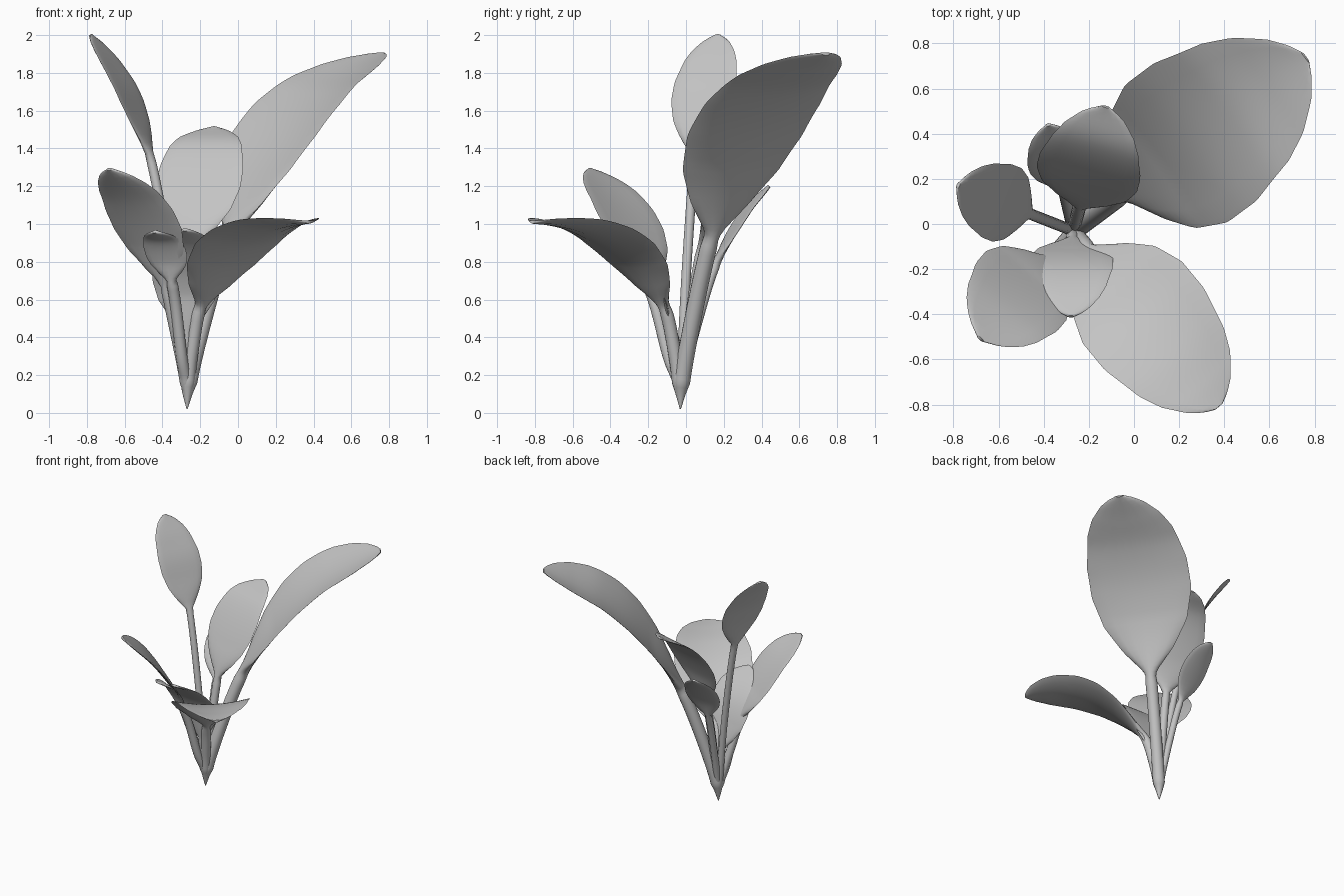
import bpy, bmesh, math
from mathutils import Vector

cube = bpy.data.objects.get("Cube")
if cube:
    bpy.data.objects.remove(cube)

grey = bpy.data.materials.new("leaf_grey")
grey.use_nodes = True
grey.diffuse_color = (0.55, 0.55, 0.55, 1)
grey.node_tree.nodes["Principled BSDF"].inputs["Base Color"].default_value = grey.diffuse_color

ROOT = Vector((-0.27, -0.03, 0))
SIDES = 16
STEPS = 8
# blade outline: fraction along the blade, fraction of full half-width
OUTLINE = [(0, 0), (.07, .15), (.17, .5), (.3, .83), (.45, 1), (.6, 1),
           (.77, .85), (.86, .69), (.94, .44), (.98, .24), (1, .08)]


def lookup(table, x):
    for (x0, y0), (x1, y1) in zip(table, table[1:]):
        if x <= x1:
            return y0 + (y1 - y0) * (x - x0) / (x1 - x0)
    return table[-1][1]


def smooth_path(points):
    """Catmull-Rom curve through (reach, height) points."""
    p = [Vector(q) for q in points]
    p = [2 * p[0] - p[1]] + p + [2 * p[-1] - p[-2]]
    path = []
    for a, b, c, d in zip(p, p[1:], p[2:], p[3:]):
        for i in range(STEPS):
            s = i / STEPS
            path.append(0.5 * (2 * b + (c - a) * s + (2 * a - 5 * b + 4 * c - d) * s * s
                               + (3 * b - a - 3 * c + d) * s ** 3))
    return path + [p[-2]]


def leaf(name, tip, rib, blade_start, half_width, stem=.03, cup=.04):
    """Loft one closed skin: round stem flattening into a cupped blade."""
    out = Vector((tip[0], tip[1], 0)) - ROOT
    reach = out.length
    out.normalize()
    side = Vector((-out.y, out.x, 0))
    path = smooth_path([(0, .02), (.012, .16)] + rib + [(reach, tip[2])])
    dist = [0]
    for a, b in zip(path, path[1:]):
        dist.append(dist[-1] + (b - a).length)
    start = next(d for d, q in zip(dist, path) if q.x >= blade_start)
    bm = bmesh.new()
    rings = []
    for i, q in enumerate(path):
        run = path[min(i + 1, len(path) - 1)] - path[max(i - 1, 0)]
        run.normalize()
        normal = out * -run.y + Vector((0, 0, run.x))
        centre = ROOT + out * q.x + Vector((0, 0, q.y))
        u = max((dist[i] - start) / (dist[-1] - start), 0)
        spread = lookup(OUTLINE, u)
        base = stem * min(1, .06 + dist[i] / .15)     # pointed foot
        fade = max(0, 1 - u * 3)
        wide = max(base * fade, half_width * spread)
        thick = base * fade + .009 * (1 - fade)
        curl = cup * half_width * spread * min(1.1, .4 + u)
        ring = []
        for k in range(SIDES):
            a = 2 * math.pi * k / SIDES
            lift = thick * math.sin(a) + curl * math.cos(a) ** 2
            ring.append(bm.verts.new(centre + side * wide * math.cos(a) + normal * lift))
        rings.append(ring)
    for r, s in zip(rings, rings[1:]):
        for k in range(SIDES):
            j = (k + 1) % SIDES
            bm.faces.new((r[k], r[j], s[j], s[k]))
    bm.faces.new(rings[0][::-1])
    bm.faces.new(rings[-1])
    bmesh.ops.recalc_face_normals(bm, faces=bm.faces)
    mesh = bpy.data.meshes.new(name)
    bm.to_mesh(mesh)
    bm.free()
    mesh.materials.append(grey)
    obj = bpy.data.objects.new(name, mesh)
    bpy.context.collection.objects.link(obj)
    bpy.ops.object.select_all(action='DESELECT')
    obj.select_set(True)
    bpy.context.view_layer.objects.active = obj
    bpy.ops.object.shade_smooth_by_angle(angle=math.radians(60))


# large leaves
leaf("large_back_leaf", (.76, .74, 1.9),
     [(.08, .4), (.2, .75), (.3, .98), (.45, 1.24), (.65, 1.49), (.87, 1.68), (1.08, 1.8)],
     .24, .38, stem=.045, cup=.14)
leaf("large_front_leaf", (.375, -.81, 1.01),
     [(.04, .32), (.1, .54), (.2, .67), (.33, .79), (.5, .9), (.7, .97), (.88, 1.0)],
     .085, .285, stem=.035, cup=.16)

# upright leaves at the back
leaf("tall_leaf", (-.78, .17, 2.0), [(.08, .7), (.2, 1.32), (.32, 1.65), (.43, 1.84)],
     .185, .175, stem=.025)
leaf("middle_back_leaf", (-.125, .52, 1.51), [(.07, .6), (.14, .95), (.25, 1.2), (.4, 1.41)],
     .11, .23)
leaf("low_back_leaf", (-.38, .44, 1.2), [(.1, .5), (.2, .8), (.35, 1.05)],
     .18, .13, stem=.025)

# short leaves at the front
leaf("front_side_leaf", (-.68, -.51, 1.29), [(.1, .45), (.2, .74), (.3, .92), (.45, 1.12)],
     .16, .235, cup=.07)
leaf("short_front_leaf", (-.28, -.41, .97), [(.03, .35), (.06, .5), (.1, .65), (.17, .79), (.27, .9)],
     .035, .18)
leaf("small_front_leaf", (-.44, -.41, .96), [(.07, .3), (.15, .58), (.23, .76), (.32, .9)],
     .18, .12)
